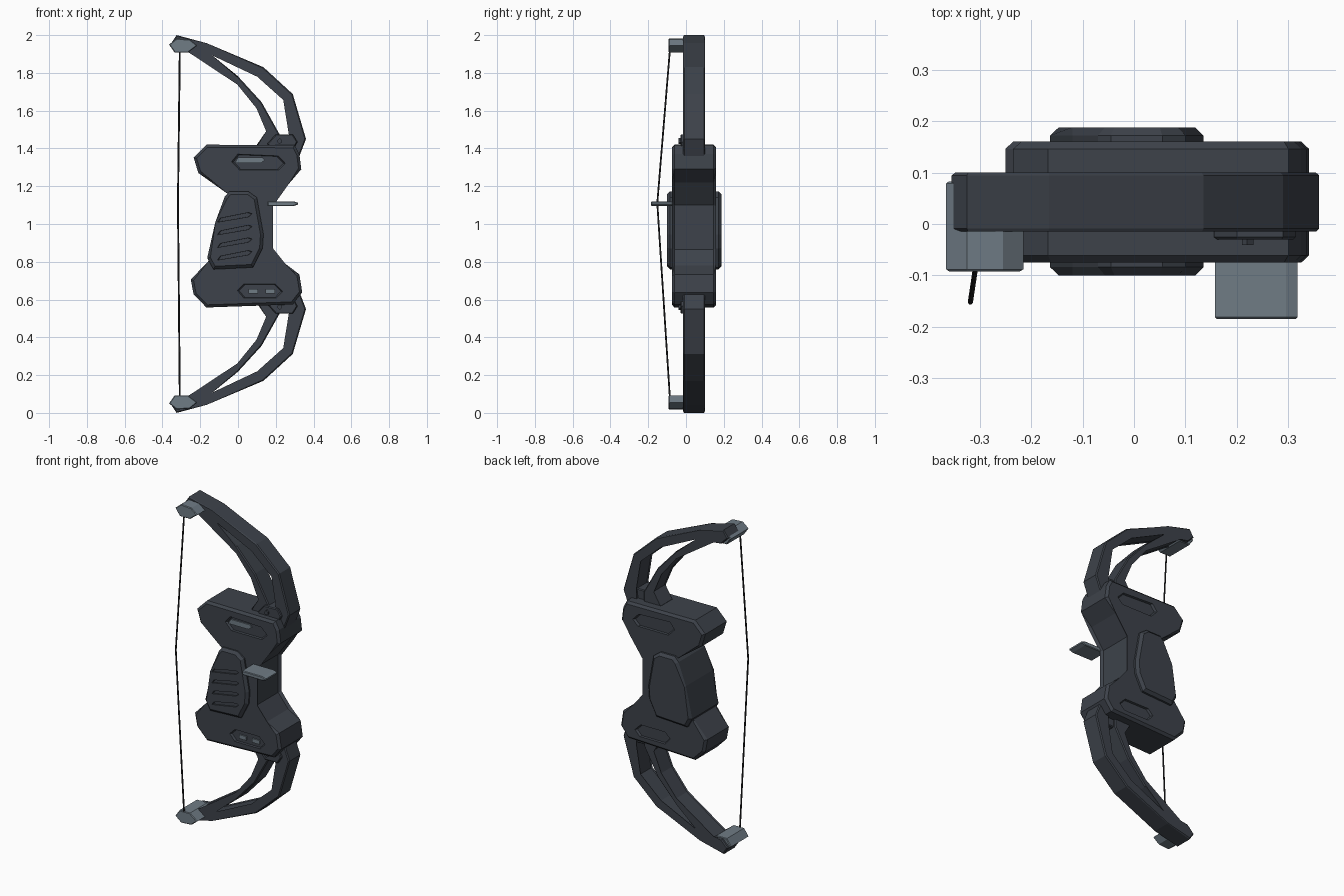
import bpy, bmesh
from mathutils import Vector

if "Cube" in bpy.data.objects:
    bpy.data.objects.remove(bpy.data.objects["Cube"], do_unlink=True)


def material(name, rgb):
    m = bpy.data.materials.new(name)
    m.use_nodes = True
    m.diffuse_color = (*rgb, 1)
    m.node_tree.nodes["Principled BSDF"].inputs["Base Color"].default_value = (*rgb, 1)
    return m


SLATE = material("dark slate", (0.047, 0.055, 0.069))
STEEL = material("light steel", (0.16, 0.2, 0.235))
BLACK = material("string black", (0.02, 0.02, 0.022))


def prism(name, outline, y0, y1, mat, chamfer=0.0, taper=1.0):
    """Extrude an x-z outline from y0 to y1; taper scales the y1 end."""
    bm = bmesh.new()
    pts = [Vector((x, 0, z)) for x, z in outline]
    mid = sum(pts, Vector()) / len(pts)
    near = [bm.verts.new((p.x, y0, p.z)) for p in pts]
    far = []
    for p in pts:
        q = mid + (p - mid) * taper
        far.append(bm.verts.new((q.x, y1, q.z)))
    bm.faces.new(near)
    bm.faces.new(far)
    for i in range(len(pts)):
        j = (i + 1) % len(pts)
        bm.faces.new((near[i], near[j], far[j], far[i]))
    if chamfer:
        rims = [e for e in bm.edges if abs(e.verts[0].co.y - e.verts[1].co.y) < 1e-6]
        bmesh.ops.bevel(bm, geom=rims, offset=chamfer, segments=1, affect='EDGES')
    bmesh.ops.recalc_face_normals(bm, faces=bm.faces)
    mesh = bpy.data.meshes.new(name)
    bm.to_mesh(mesh)
    bm.free()
    mesh.materials.append(mat)
    ob = bpy.data.objects.new(name, mesh)
    bpy.context.collection.objects.link(ob)
    return ob


def cut(target, cutter):
    """Subtract the cutter, then remove it."""
    cutter.hide_render = True
    mod = target.modifiers.new("recess", 'BOOLEAN')
    mod.operation = 'DIFFERENCE'
    mod.solver = 'EXACT'
    mod.object = cutter
    bpy.context.view_layer.objects.active = target
    bpy.ops.object.modifier_apply(modifier=mod.name)
    bpy.data.objects.remove(cutter, do_unlink=True)


def flip(outline):
    return [(x, 2 - z) for x, z in outline]


# Central riser body
FRONT, BACK = -0.075, 0.16
body = prism("riser_body", [
    (-.167, 1.42), (.30, 1.417), (.325, 1.37), (.335, 1.29), (.257, 1.22),
    (.172, 1.10), (.172, .865), (.24, .78), (.325, .733), (.34, .638),
    (.29, .574), (-.167, .558), (-.235, .627), (-.25, .706), (-.16, .80),
    (-.10, .87), (-.04, 1.167), (-.21, 1.27), (-.235, 1.352)],
    FRONT, BACK, SLATE, 0.014)

# Recessed panels, front and back
upper_panel = [(-.045, 1.33), (-.01, 1.373), (.22, 1.363), (.262, 1.32), (.225, 1.283), (0, 1.283)]
lower_panel = [(-.013, .648), (.024, .685), (.204, .685), (.246, .643), (.21, .606), (.024, .606)]
for panel in (upper_panel, lower_panel):
    cut(body, prism("panel_cutter", panel, FRONT - .012, FRONT + .012, SLATE, taper=.86))
    cut(body, prism("panel_cutter", panel, BACK + .012, BACK - .012, SLATE, taper=.86))

# Light inlays in the front panels
inlays = {"upper_inlay": [(-.018, 1.322), (0, 1.352), (.13, 1.352), (.142, 1.338), (.12, 1.322)]}
for side, x in (("right", .055), ("left", .145)):
    inlays["lower_inlay_" + side] = [(x, .632), (x, .656), (x + .05, .656), (x + .05, .632)]
for name, shape in inlays.items():
    prism(name, shape, FRONT + .004, FRONT + .013, STEEL)

# Thick grip running through the riser, with slanted grooves in front
grip = prism("grip", [
    (-.045, 1.173), (.055, 1.173), (.10, 1.14), (.135, .945), (.13, .87), (.08, .77),
    (-.13, .76), (-.163, .82), (-.12, 1.01), (-.07, 1.145)], -.1, .188, SLATE, 0.016)
for i in range(4):
    d = -.067 * i
    groove = [(-.115, 1.008 + d), (-.10, 1.03 + d), (.06, 1.062 + d), (.08, 1.055 + d), (.06, 1.038 + d)]
    cut(grip, prism("groove_cutter", groove, -.11, -.092, SLATE, taper=.9))

# Forked limbs, pivots, bolts and tip caps, mirrored top to bottom
limb = [
    (-.325, 2.0), (-.165, 1.957), (.135, 1.83), (.29, 1.688), (.36, 1.45), (.318, 1.34),
    (.26, 1.36), (.275, 1.475), (.245, 1.66), (.105, 1.785), (-.185, 1.922),
    (0, 1.782), (.125, 1.645), (.22, 1.475), (.22, 1.38), (.10, 1.38), (.10, 1.42),
    (.156, 1.49), (.103, 1.616), (0, 1.743), (-.257, 1.913), (-.31, 1.91), (-.355, 1.955)]
pivot = [(.2, 1.475), (.29, 1.475), (.315, 1.435), (.29, 1.39), (.18, 1.39), (.155, 1.425)]
bolt = [(.21, 1.445), (.22, 1.455), (.232, 1.445), (.232, 1.432), (.22, 1.424), (.21, 1.432)]
cap = [(-.365, 1.95), (-.325, 1.982), (-.255, 1.977), (-.215, 1.945), (-.265, 1.907), (-.335, 1.907)]
for prefix, place in (("upper", list), ("lower", flip)):
    prism(prefix + "_limb", place(limb), -.015, .1, SLATE, 0.006)
    prism(prefix + "_pivot", place(pivot), -.03, .085, SLATE, 0.005)
    prism(prefix + "_bolt", place(bolt), -.041, -.028, SLATE)
    prism(prefix + "_tip_cap", place(cap), -.092, .083, STEEL, 0.004)

# Projecting arrow rest
rest = prism("arrow_rest", [
    (.157, 1.095), (.157, 1.12), (.295, 1.12), (.318, 1.112), (.318, 1.103), (.295, 1.095)],
    -.185, -.07, STEEL, 0.004)

# Drawn string
curve = bpy.data.curves.new("bow_string", 'CURVE')
curve.dimensions = '3D'
curve.bevel_depth = 0.005
curve.bevel_resolution = 1
curve.use_fill_caps = True
line = curve.splines.new('POLY')
line.points.add(2)
for p, co in zip(line.points, [(-.308, -.085, 1.925), (-.318, -.152, 1.11), (-.308, -.085, .075)]):
    p.co = (*co, 1)
curve.materials.append(BLACK)
bpy.context.collection.objects.link(bpy.data.objects.new("bow_string", curve))
